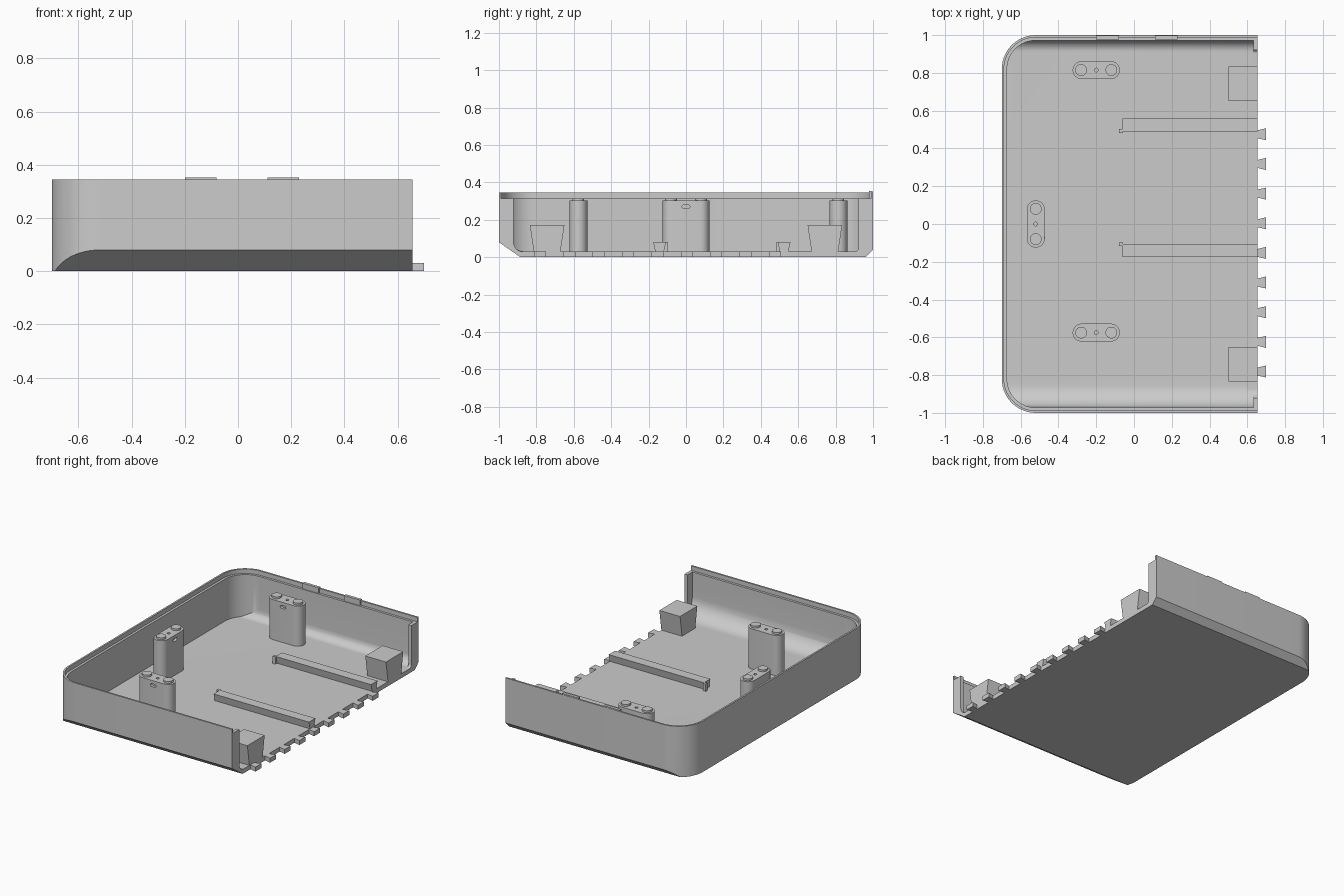
import bpy, bmesh
from math import sin, cos, pi, radians
from mathutils import Vector, Matrix

cube = bpy.data.objects.get("Cube")
if cube:
    bpy.data.objects.remove(cube, do_unlink=True)

grey = bpy.data.materials.new("plain grey plastic")
grey.use_nodes = True
COLOR = (0.6, 0.6, 0.6, 1)
grey.diffuse_color = COLOR
grey.node_tree.nodes["Principled BSDF"].inputs["Base Color"].default_value = COLOR

END, FLOOR, TOP = 0.655, 0.03, 0.345


def arc(cx, cy, r, start, stop, n=14):
    return [(cx + r * cos(radians(start + (stop - start) * i / n)),
             cy + r * sin(radians(start + (stop - start) * i / n))) for i in range(n + 1)]


def prism(name, outline, lo, hi, axis="z"):
    """Extrude an outline: xy outlines along z, yz outlines along x."""
    place = (lambda a, b, h: (a, b, h)) if axis == "z" else (lambda a, b, h: (h, a, b))
    bm = bmesh.new()
    base = bm.faces.new([bm.verts.new(place(a, b, lo)) for a, b in outline])
    new = bmesh.ops.extrude_face_region(bm, geom=[base])["geom"]
    verts = [v for v in new if isinstance(v, bmesh.types.BMVert)]
    bmesh.ops.translate(bm, verts=verts, vec=Vector(place(0, 0, hi - lo)))
    bmesh.ops.recalc_face_normals(bm, faces=bm.faces)
    mesh = bpy.data.meshes.new(name)
    bm.to_mesh(mesh)
    bm.free()
    mesh.materials.append(grey)
    ob = bpy.data.objects.new(name, mesh)
    bpy.context.collection.objects.link(ob)
    return ob


def boolean(ob, cutter, operation="DIFFERENCE"):
    mod = ob.modifiers.new("cut", "BOOLEAN")
    mod.operation, mod.solver, mod.object = operation, "EXACT", cutter
    bpy.context.view_layer.objects.active = ob
    bpy.ops.object.modifier_apply(modifier=mod.name)
    bpy.data.objects.remove(cutter, do_unlink=True)


def smooth(ob):
    bpy.ops.object.select_all(action="DESELECT")
    ob.select_set(True)
    bpy.context.view_layer.objects.active = ob
    bpy.ops.object.shade_smooth_by_angle(angle=radians(30))


def rect(x0, x1, y0, y1):
    return [(x0, y0), (x1, y0), (x1, y1), (x0, y1)]


def plan(inset, end):
    """Tray outline, rounded at the closed end only."""
    r, x, y = 0.18 - inset, -0.52, 0.82
    return ([(end, -1 + inset), (end, 1 - inset)]
            + arc(x, y, r, 90, 180) + arc(x, -y, r, 180, 270))


def trough(side, r_front, r_back):
    """Cross-section of the inside, with filleted floor edges."""
    return (arc(-side + r_front, FLOOR + r_front, r_front, 180, 270)
            + arc(side - r_back, FLOOR + r_back, r_back, 270, 360)
            + [(side, 0.5), (-side, 0.5)])


def stadium(length, width):
    r, c = width / 2, (length - width) / 2
    return arc(c, 0, r, -90, 90) + arc(-c, 0, r, 90, 270)


# Tray shell: rounded block, bevelled long lower edges, hollowed inside
tray = prism("tray_shell", plan(0, END), 0, TOP)
for size, side in ((0.08, -1), (0.04, 1)):
    run = 0.115 if side < 0 else 0.04
    bm = bmesh.new()
    bm.from_mesh(tray.data)
    bmesh.ops.bisect_plane(bm, geom=bm.verts[:] + bm.edges[:] + bm.faces[:],
                           plane_co=(0, side, size), plane_no=(0, side * size, -run),
                           clear_outer=True)
    bmesh.ops.holes_fill(bm, edges=[e for e in bm.edges if e.is_boundary])
    bmesh.ops.recalc_face_normals(bm, faces=bm.faces)
    bm.to_mesh(tray.data)
    bm.free()

cavity = prism("cavity", plan(0.028, 0.633), 0, 0.5)
boolean(cavity, prism("trough", trough(0.972, 0.12, 0.06), -1, 1, "x"), "INTERSECT")
boolean(tray, cavity)
# The end opening is narrower, leaving an upright lip on each wall
boolean(tray, prism("opening", trough(0.922, 0.05, 0.02), 0.6, 0.8, "x"))
# Stepped rim
boolean(tray, prism("rim", plan(0.012, 0.8), 0.315, 0.5))
smooth(tray)

# Rim tabs on the back wall
for i, x in enumerate((-0.14, 0.17)):
    prism(f"rim_tab_{i + 1}", rect(x - 0.06, x + 0.06, 0.978, 0.998), 0.31, 0.353)

# Dovetail teeth along the open end
for i in range(9):
    y = 0.475 - i * 0.157
    prism(f"dovetail_tooth_{i + 1}",
          [(END - 0.005, y - 0.02), (0.7, y - 0.032), (0.7, y + 0.032), (END - 0.005, y + 0.02)],
          0, FLOOR)


def wedge(name, y0, y1, taper, top, x0):
    prism(name, [(y0 + taper, FLOOR - 0.004), (y1 - taper, FLOOR - 0.004), (y1, top), (y0, top)],
          x0, END, "x")


# Tapered corner blocks
wedge("corner_block_back", 0.65, 0.835, 0.022, 0.172, 0.5)
wedge("corner_block_front", -0.835, -0.65, 0.022, 0.172, 0.5)

# Floor rails, each with a small stop at its inner end
for name, y0, y1, stop in (("back", 0.49, 0.558, 0.493), ("front", -0.175, -0.107, -0.107)):
    wedge(f"floor_rail_{name}", y0, y1, 0.012, 0.08, -0.06)
    prism(f"rail_stop_{name}", rect(-0.08, -0.058, stop - 0.01, stop + 0.01), FLOOR - 0.004, 0.08)

# Mounting posts with two pads, a top hole and a side slot
for name, x, y, turn in (("back", -0.2, 0.815, 0), ("front", -0.2, -0.575, 0),
                         ("side", -0.52, 0, pi / 2)):
    spot = Matrix.Translation((x, y, 0)) @ Matrix.Rotation(turn, 4, "Z")
    post = prism(f"post_{name}", stadium(0.25, 0.095), FLOOR - 0.004, 0.302)
    boolean(post, prism("pin_hole", arc(0, 0, 0.01, 0, 345), 0.22, 0.4))
    slot = prism("slot", stadium(0.042, 0.02), 0.03, 0.1)
    slot.data.transform(Matrix.Translation((0, 0, 0.27)) @ Matrix.Rotation(pi / 2, 4, "X"))
    boolean(post, slot)
    post.data.transform(spot)
    smooth(post)
    for i, dx in enumerate((-0.08, 0.08)):
        pad = prism(f"post_{name}_pad_{i + 1}", arc(dx, 0, 0.031, 0, 348, 29), 0.3, 0.315)
        pad.data.transform(spot)
        smooth(pad)
